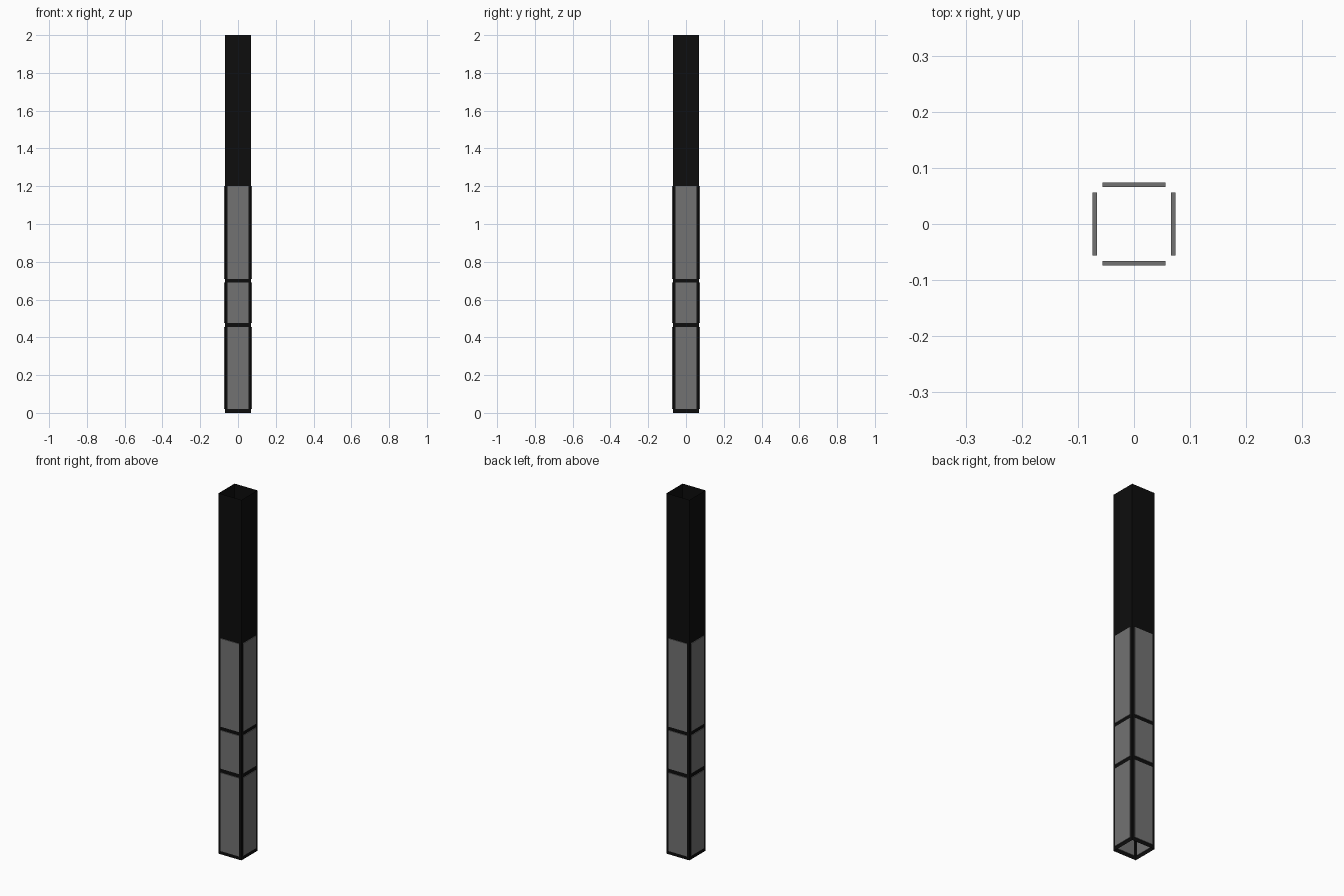
import bpy, bmesh
from math import pi
from mathutils import Matrix

if "Cube" in bpy.data.objects:
    bpy.data.objects.remove(bpy.data.objects["Cube"])

HALF = 0.07                      # half width of the shaft
PANELS = [(0.02, 0.455), (0.477, 0.69), (0.71, 1.2)]


def material(name, c):
    m = bpy.data.materials.new(name)
    m.diffuse_color = (c, c, c, 1)
    m.use_nodes = True
    m.node_tree.nodes["Principled BSDF"].inputs["Base Color"].default_value = m.diffuse_color
    return m


def finish(name, bm, mat):
    me = bpy.data.meshes.new(name)
    bm.to_mesh(me)
    bm.free()
    me.materials.append(mat)
    ob = bpy.data.objects.new(name, me)
    bpy.context.collection.objects.link(ob)


black = material("black", 0.004)
grey = material("grey", 0.17)

# Open-ended square shaft, thin sheet walls
bm = bmesh.new()
bmesh.ops.create_cube(bm, size=1, matrix=Matrix.Translation((0, 0, 1))
                      @ Matrix.Diagonal((2 * HALF, 2 * HALF, 2, 1)))
bm.normal_update()
caps = [f for f in bm.faces if abs(f.normal.z) > 0.5]
bmesh.ops.delete(bm, geom=caps, context='FACES_ONLY')
finish("shaft", bm, black)

# Three grey panels on each of the four sides
for i, (z0, z1) in enumerate(PANELS):
    bm = bmesh.new()
    for k in range(4):
        bmesh.ops.create_cube(bm, size=1, matrix=Matrix.Rotation(k * pi / 2, 4, 'Z')
                              @ Matrix.Translation((0, -HALF, (z0 + z1) / 2))
                              @ Matrix.Diagonal((0.113, 0.008, z1 - z0, 1)))
    finish(f"panel_row_{i + 1}", bm, grey)
